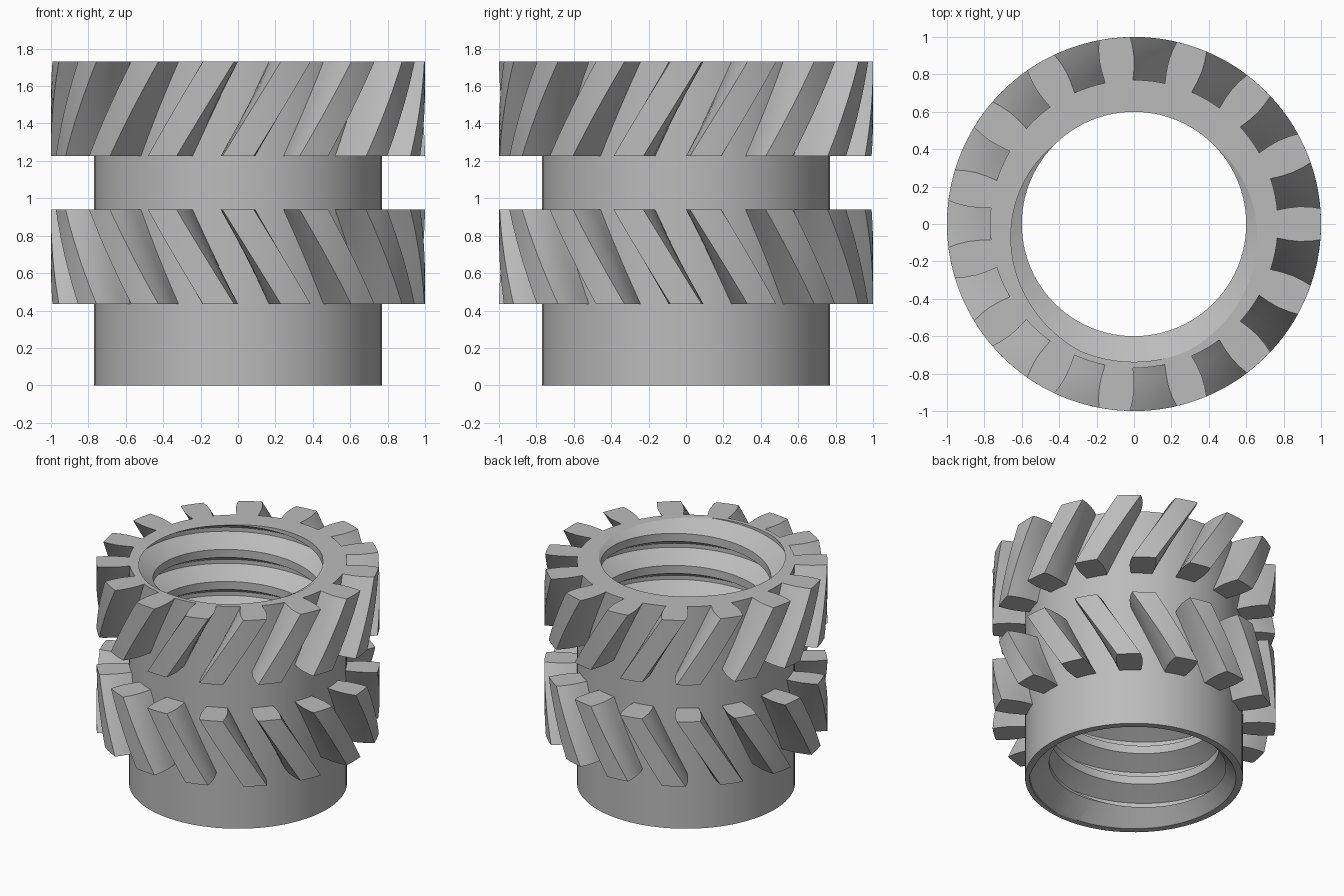
import bpy, bmesh, math
from mathutils import Matrix

HEIGHT = 1.73
CORE_R = 0.77
BORE_R, THREAD_R, PITCH = 0.6, 0.737, 0.25
TEETH, TWIST = 15, math.radians(18)
SEGMENTS = 96

old = bpy.data.objects.get("Cube")
if old:
    bpy.data.objects.remove(old, do_unlink=True)

metal = bpy.data.materials.new("grey metal")
metal.use_nodes = True
metal.diffuse_color = (0.5, 0.5, 0.5, 1)
metal.node_tree.nodes["Principled BSDF"].inputs["Base Color"].default_value = (0.5, 0.5, 0.5, 1)


def finish(bm, name):
    bmesh.ops.recalc_face_normals(bm, faces=bm.faces)
    mesh = bpy.data.meshes.new(name)
    bm.to_mesh(mesh)
    bm.free()
    mesh.materials.append(metal)
    obj = bpy.data.objects.new(name, mesh)
    bpy.context.collection.objects.link(obj)
    return obj


def select(obj):
    bpy.ops.object.select_all(action='DESELECT')
    obj.select_set(True)
    bpy.context.view_layer.objects.active = obj


def smooth(obj):
    select(obj)
    bpy.ops.object.shade_smooth_by_angle(angle=math.radians(25))


def frustum(name, r_low, r_high, z_low, z_high):
    bm = bmesh.new()
    bmesh.ops.create_cone(bm, cap_ends=True, segments=SEGMENTS, radius1=r_low, radius2=r_high,
                          depth=z_high - z_low,
                          matrix=Matrix.Translation((0, 0, (z_low + z_high) / 2)))
    return finish(bm, name)


def thread_rod():
    """Closed rod with a right-handed helical ridge."""
    profile = [(-1 / 16, THREAD_R), (1 / 16, THREAD_R), (3 / 8, BORE_R), (5 / 8, BORE_R)]
    rows = [(turn + s, r) for turn in range(-9, 3) for s, r in profile]
    bm = bmesh.new()
    columns = []
    for i in range(SEGMENTS + 1):
        a = math.tau * (i / SEGMENTS - 0.25)
        columns.append([bm.verts.new((r * math.cos(a), r * math.sin(a),
                                      HEIGHT + PITCH * (s + i / SEGMENTS))) for s, r in rows])
    for c, d in zip(columns, columns[1:]):
        for j in range(len(rows) - 1):
            bm.faces.new((c[j], d[j], d[j + 1], c[j + 1]))
    bmesh.ops.remove_doubles(bm, verts=bm.verts, dist=1e-4)
    for z, side in ((HEIGHT + 0.06, 1), (-0.06, -1)):
        bmesh.ops.bisect_plane(bm, geom=bm.verts[:] + bm.edges[:] + bm.faces[:],
                               plane_co=(0, 0, z), plane_no=(0, 0, side), clear_outer=True)
    bmesh.ops.holes_fill(bm, edges=[e for e in bm.edges if e.is_boundary], sides=0)
    return finish(bm, "thread_cutter")


def helical_teeth(name, z_low, z_high, start, end):
    """Ring of twisted teeth, turning from start to end angle."""
    flank = [(CORE_R - 0.02, 5.6), (CORE_R, 5.6), (0.83, 6.0), (0.89, 6.0), (0.95, 5.5), (1.0, 4.8)]
    outline = [(r, -h) for r, h in flank] + [(1.0, -1.6), (1.0, 1.6)] + [(r, h) for r, h in flank[::-1]]
    steps = 12
    bm = bmesh.new()
    for t in range(TEETH):
        rings = []
        for k in range(steps + 1):
            f = k / steps
            turn = math.tau * t / TEETH + start + (end - start) * f
            z = z_low + (z_high - z_low) * f
            rings.append([bm.verts.new((r * math.cos(turn + math.radians(h)),
                                        r * math.sin(turn + math.radians(h)), z)) for r, h in outline])
        for a, b in zip(rings, rings[1:]):
            for j in range(len(outline)):
                n = (j + 1) % len(outline)
                bm.faces.new((a[j], a[n], b[n], b[j]))
        bm.faces.new(rings[0][::-1])
        bm.faces.new(rings[-1])
    obj = finish(bm, name)
    smooth(obj)
    return obj


# Sleeve with threaded bore and a chamfered lower mouth
sleeve = frustum("threaded_sleeve", CORE_R, CORE_R, 0, HEIGHT)
for cutter in (thread_rod(), frustum("chamfer_cutter", 0.77, 0.55, -0.05, 0.17)):
    cutter.hide_render = True
    select(sleeve)
    mod = sleeve.modifiers.new("cut", 'BOOLEAN')
    mod.operation = 'DIFFERENCE'
    mod.solver = 'EXACT'
    mod.object = cutter
    bpy.ops.object.modifier_apply(modifier=mod.name)
    bpy.data.objects.remove(cutter, do_unlink=True)
smooth(sleeve)

# Two rings of teeth with opposite twist
helical_teeth("upper_teeth", 1.225, HEIGHT, -TWIST, 0)
helical_teeth("lower_teeth", 0.435, 0.94, 0, -TWIST)
